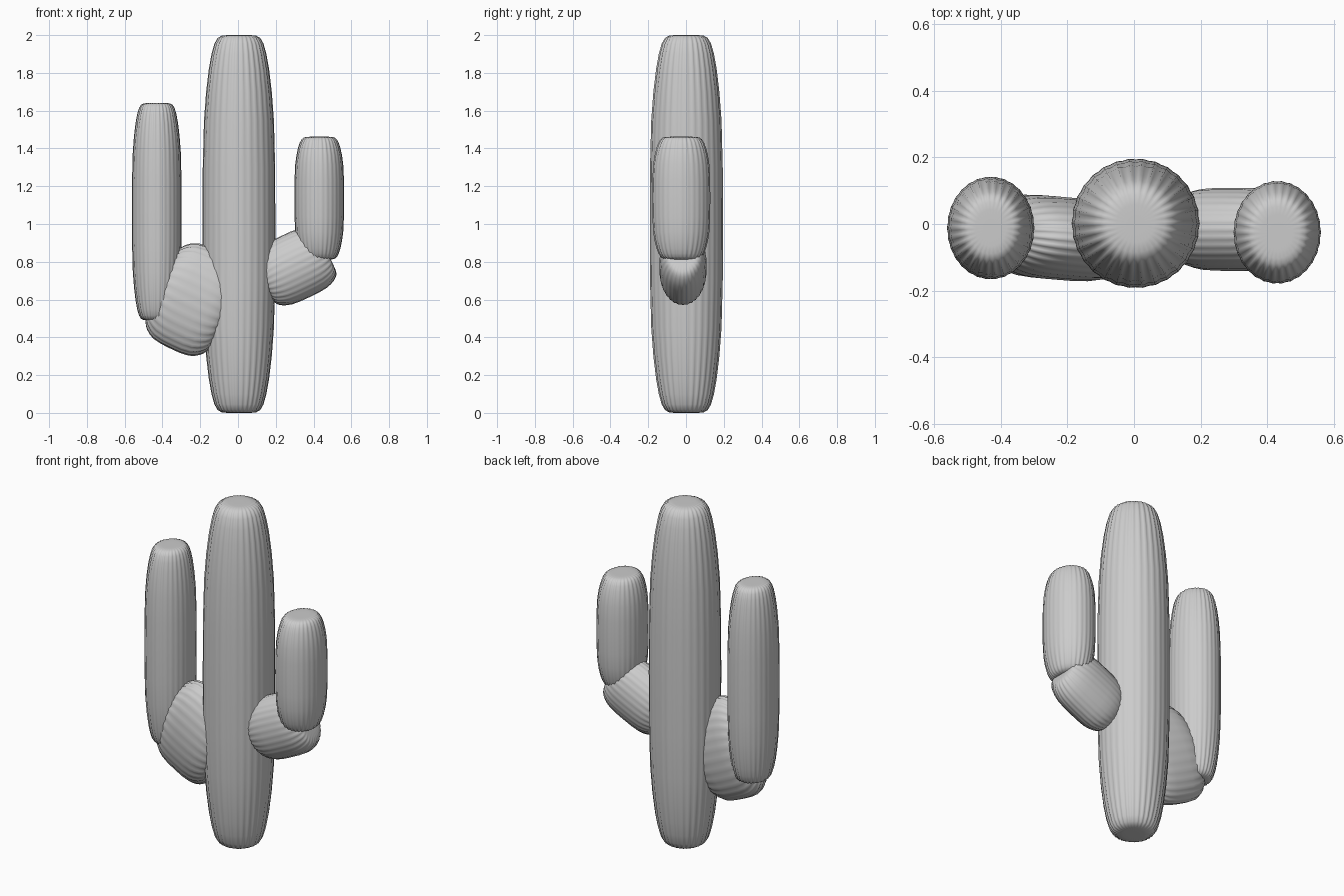
import bpy, bmesh, math
from mathutils import Matrix, Euler, Vector

if "Cube" in bpy.data.objects:
    bpy.data.objects.remove(bpy.data.objects["Cube"])

RIBS, SEGS = 30, 120
# half profile from the cap centre to the middle: (height fraction, radius fraction)
HALF = [(1.0, 0.12), (1.0, 0.3), (0.998, 0.46), (0.985, 0.58), (0.955, 0.67),
        (0.9, 0.75), (0.82, 0.825), (0.7, 0.9), (0.55, 0.96), (0.3, 0.995)]
PROFILE = [(-t, r) for t, r in HALF] + [(0, 1)] + HALF[::-1]


def ribbed_barrel(name, centre, size, tilt=0, yaw=0, fullness=1.0):
    """Barrel with flat ends and shallow ribs that fade toward the middle."""
    bm = bmesh.new()
    rings = []
    for t, r in PROFILE:
        depth = 0.007 + 0.022 * abs(t) ** 3
        r = r ** fullness
        ring = []
        for i in range(SEGS):
            a = 2 * math.pi * i / SEGS
            k = r * (1 + depth * (math.cos(RIBS * a) - 0.6))
            ring.append(bm.verts.new((k * size[0] * math.cos(a),
                                      k * size[1] * math.sin(a), t * size[2])))
        rings.append(ring)
    for lo, hi in zip(rings, rings[1:]):
        for i in range(SEGS):
            j = (i + 1) % SEGS
            bm.faces.new((lo[i], lo[j], hi[j], hi[i]))
    bm.faces.new(rings[0][::-1])
    bm.faces.new(rings[-1])
    for f in bm.faces:
        f.smooth = True
    rot = Euler((0, math.radians(tilt), math.radians(yaw))).to_matrix().to_4x4()
    bm.transform(Matrix.Translation(Vector(centre)) @ rot)
    mesh = bpy.data.meshes.new(name)
    bm.to_mesh(mesh)
    bm.free()
    obj = bpy.data.objects.new(name, mesh)
    bpy.context.collection.objects.link(obj)
    return obj


# main stem
ribbed_barrel("trunk", (0.005, 0.002, 1.0), (0.192, 0.194, 1.0))

# upright arms
ribbed_barrel("left_arm", (-0.43, -0.012, 1.065), (0.131, 0.154, 0.575), fullness=0.85)
ribbed_barrel("right_arm", (0.43, -0.025, 1.137), (0.131, 0.154, 0.325), fullness=0.85)

# tilted joints between trunk and arms
ribbed_barrel("left_elbow", (-0.234, -0.042, 0.60), (0.287, 0.125, 0.19),
              tilt=-64.5, yaw=-5, fullness=0.75)
ribbed_barrel("right_elbow", (0.304, -0.016, 0.775), (0.178, 0.125, 0.185),
              tilt=64.5, fullness=0.75)
